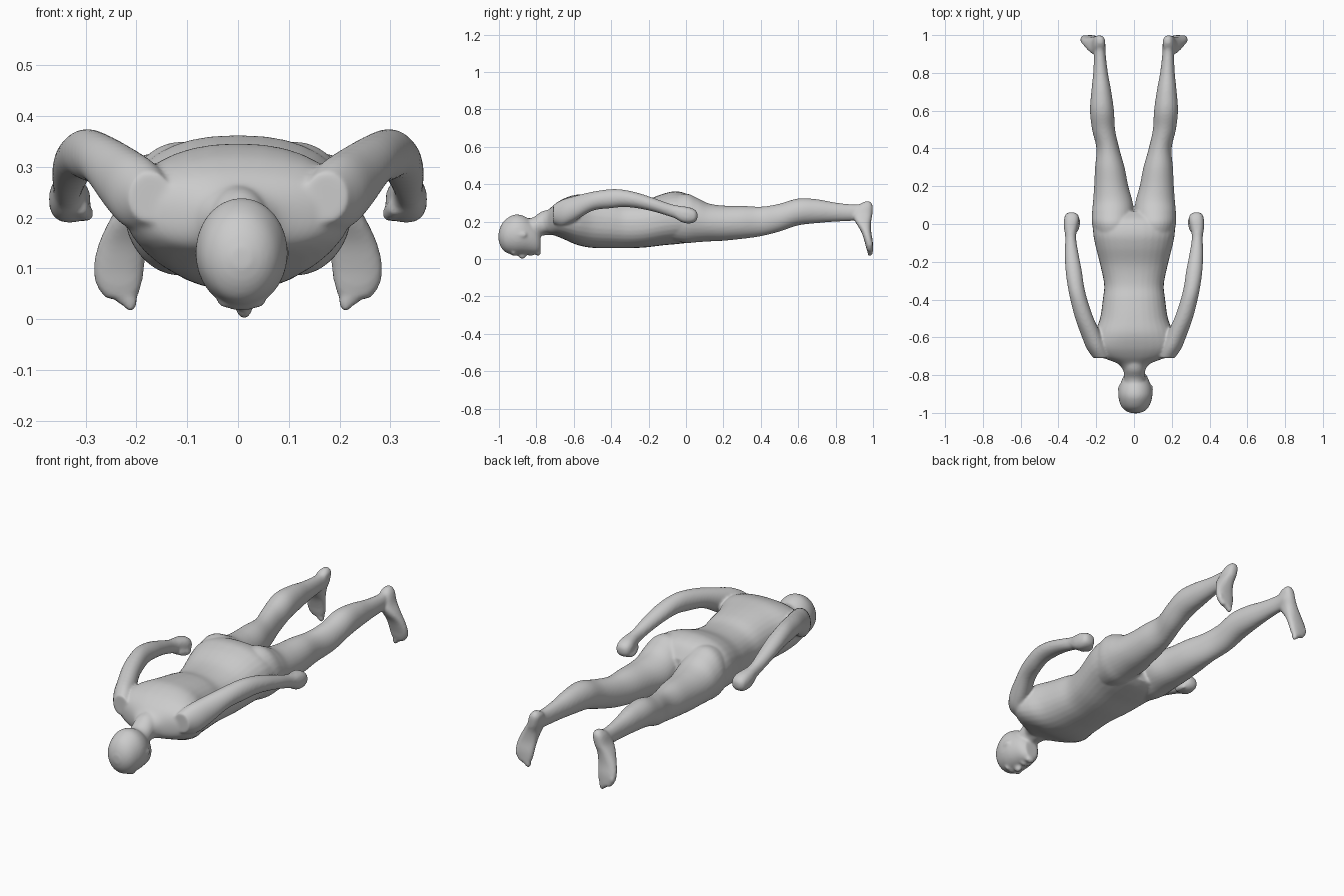
import bpy, bmesh, math
from mathutils import Vector

N = 32          # points around each section
STEPS = 5       # interpolated rings between stations


def spline(p0, p1, p2, p3, t):
    return tuple(0.5 * (2 * b + (c - a) * t + (2 * a - 5 * b + 4 * c - d) * t * t
                        + (3 * b - a - 3 * c + d) * t ** 3)
                 for a, b, c, d in zip(p0, p1, p2, p3))


def loft(bm, stations, axis='Y', power=2.0, side=1):
    """Stations along an axis: (position, u0, u1, v0, v1) = section extents."""
    rows = []
    last = len(stations) - 1
    for i in range(last):
        p = [stations[max(0, min(last, i + k))] for k in (-1, 0, 1, 2)]
        rows += [spline(*p, s / STEPS) for s in range(STEPS)]
    rows.append(stations[-1])
    rings = []
    for pos, u0, u1, v0, v1 in rows:
        ring = []
        for k in range(N):
            a = 2 * math.pi * k / N
            c, s = math.cos(a), math.sin(a)
            u = (u0 + u1) / 2 + (u1 - u0) / 2 * math.copysign(abs(c) ** (2 / power), c)
            v = (v0 + v1) / 2 + (v1 - v0) / 2 * math.copysign(abs(s) ** (2 / power), s)
            co = (u * side, pos, v) if axis == 'Y' else (u * side, v, pos)
            ring.append(bm.verts.new(co))
        rings.append(ring)
    for a, b in zip(rings, rings[1:]):
        for k in range(N):
            bm.faces.new((a[k], a[(k + 1) % N], b[(k + 1) % N], b[k]))
    bm.faces.new(rings[0])
    bm.faces.new(rings[-1])


def ball(bm, centre, size):
    made = bmesh.ops.create_uvsphere(bm, u_segments=16, v_segments=10, radius=1)['verts']
    for v in made:
        v.co = Vector(centre) + Vector([v.co[i] * size[i] for i in range(3)])


bm = bmesh.new()

# Torso from neck base to hips
loft(bm, [(-.78, -.055, .055, .13, .235), (-.74, -.085, .085, .135, .26),
          (-.70, -.18, .18, .125, .295), (-.65, -.222, .222, .105, .325),
          (-.58, -.21, .21, .075, .345), (-.50, -.18, .18, .06, .34),
          (-.40, -.165, .165, .058, .325), (-.32, -.158, .158, .058, .308),
          (-.22, -.178, .178, .062, .315), (-.12, -.203, .203, .074, .35),
          (-.05, -.216, .216, .08, .362), (.02, -.215, .215, .09, .34),
          (.065, -.17, .17, .11, .28)], power=2.3)

# Neck
loft(bm, [(-.88, -.05, .062, .1, .215), (-.82, -.052, .06, .105, .222),
          (-.77, -.056, .06, .125, .255), (-.70, -.07, .07, .13, .27)])

# Head, face down
loft(bm, [(-1.002, -.012, .026, .1, .14), (-.99, -.042, .056, .065, .178),
          (-.965, -.068, .08, .036, .212), (-.92, -.082, .096, .024, .237),
          (-.88, -.082, .096, .024, .235), (-.84, -.07, .084, .025, .215),
          (-.80, -.052, .066, .026, .18), (-.778, -.03, .044, .036, .14)])
# Nose, brow, lips and chin
ball(bm, (.012, -.875, .022), (.016, .022, .022))
ball(bm, (.008, -.9, .032), (.012, .03, .015))
ball(bm, (.007, -.922, .032), (.05, .014, .014))
ball(bm, (.008, -.83, .028), (.026, .014, .012))
ball(bm, (.007, -.792, .036), (.026, .018, .018))

for side in (-1, 1):
    # Ear
    ball(bm, (.008 + side * .084, -.875, .13), (.009, .025, .016))

    # Leg
    loft(bm, [(-.08, .02, .2, .1, .33), (0, .003, .222, .086, .35),
              (.06, .003, .222, .09, .327), (.12, .008, .217, .094, .298),
              (.20, .03, .211, .098, .286), (.30, .05, .206, .108, .285),
              (.40, .078, .199, .122, .28), (.50, .1, .222, .147, .296),
              (.60, .106, .233, .18, .324), (.70, .12, .226, .192, .32),
              (.80, .138, .216, .2, .302), (.90, .15, .211, .205, .292),
              (.96, .152, .208, .215, .298), (.98, .16, .2, .23, .29)], side=side)

    # Foot pointing down
    loft(bm, [(.308, .166, .192, .955, .985), (.285, .152, .21, .92, .998),
              (.24, .156, .226, .893, .997), (.20, .168, .25, .905, .99),
              (.15, .178, .274, .935, .99), (.10, .184, .285, .953, .998),
              (.065, .19, .278, .962, 1.0), (.04, .2, .26, .97, 1.0)],
         axis='Z', side=side, power=2.4)
    # Toes
    for k in range(5):
        ball(bm, (side * (.212 + .015 * k), .984, .036 + .011 * k),
             (.014 - .0012 * k, .016, .022 - .001 * k))

    # Arm, bent outwards over the back
    loft(bm, [(-.71, .13, .215, .19, .29), (-.66, .14, .25, .175, .318),
              (-.60, .165, .275, .2, .336), (-.50, .213, .311, .258, .36),
              (-.40, .247, .337, .272, .374), (-.33, .264, .351, .278, .37),
              (-.25, .276, .362, .27, .352), (-.16, .293, .366, .25, .322),
              (-.08, .306, .364, .225, .294), (-.03, .302, .368, .208, .284)], side=side)
    # Closed hand and thumb
    loft(bm, [(-.06, .308, .364, .22, .285), (-.02, .298, .371, .196, .282),
              (.02, .29, .371, .19, .276), (.05, .297, .363, .2, .262),
              (.062, .318, .345, .22, .245)], side=side, power=2.4)
    loft(bm, [(-.04, .296, .325, .205, .24), (0, .285, .312, .193, .225),
              (.035, .288, .31, .194, .215)], side=side)

bmesh.ops.recalc_face_normals(bm, faces=bm.faces)
mesh = bpy.data.meshes.new("body")
bm.to_mesh(mesh)
bm.free()
body = bpy.data.objects.new("prone_body", mesh)
bpy.context.collection.objects.link(body)

# Fuse the parts into one skin and soften the joins
remesh = body.modifiers.new("fuse", 'REMESH')
remesh.mode = 'VOXEL'
remesh.voxel_size = .0065
remesh.use_smooth_shade = True
soften = body.modifiers.new("soften", 'SMOOTH')
soften.factor = .5
soften.iterations = 8

bpy.context.view_layer.objects.active = body
body.select_set(True)
for name in ("fuse", "soften"):
    bpy.ops.object.modifier_apply(modifier=name)
bpy.ops.object.shade_smooth()
